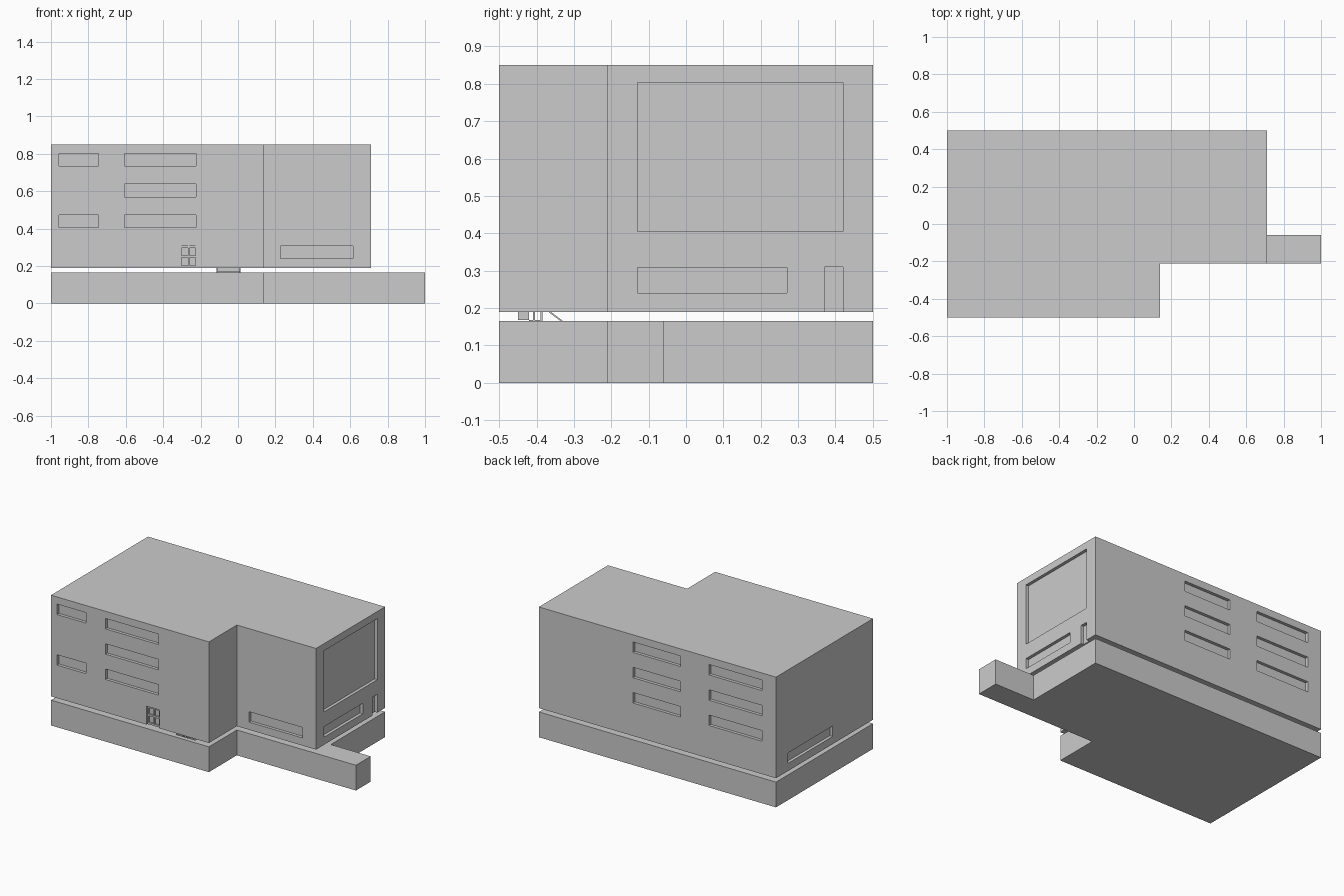
import bpy, bmesh, math

if "Cube" in bpy.data.objects:
    bpy.data.objects.remove(bpy.data.objects["Cube"])

STOREY = 0.165
GROUND = 0.19            # underside of the raised storeys
ROOF = GROUND + 4 * STOREY
DEPTH = 0.02             # window recess


def finish(name, bm):
    bmesh.ops.recalc_face_normals(bm, faces=bm.faces)
    mesh = bpy.data.meshes.new(name)
    bm.to_mesh(mesh)
    bm.free()
    obj = bpy.data.objects.new(name, mesh)
    bpy.context.collection.objects.link(obj)
    return obj


def prism(name, outline, z0, z1):
    bm = bmesh.new()
    face = bm.faces.new([bm.verts.new((x, y, z0)) for x, y in outline])
    top = bmesh.ops.extrude_face_region(bm, geom=[face])["geom"]
    bmesh.ops.translate(bm, vec=(0, 0, z1 - z0),
                        verts=[v for v in top if isinstance(v, bmesh.types.BMVert)])
    return finish(name, bm)


def add_box(bm, lo, hi):
    verts = bmesh.ops.create_cube(bm, size=1)["verts"]
    for v in verts:
        v.co = [(a + b) / 2 + c * (b - a) for a, b, c in zip(lo, hi, v.co)]
    return verts


def boxes(name, items):
    bm = bmesh.new()
    for lo, hi in items:
        add_box(bm, lo, hi)
    return finish(name, bm)


def carve(obj, items):
    cutter = boxes("opening_cutter", items)
    cutter.hide_render = True
    mod = obj.modifiers.new("openings", 'BOOLEAN')
    mod.operation = 'DIFFERENCE'
    mod.solver = 'EXACT'
    mod.object = cutter
    bpy.context.view_layer.objects.active = obj
    bpy.ops.object.modifier_apply(modifier=mod.name)
    bpy.data.objects.remove(cutter)


def sill(floor):
    z = GROUND + floor * STOREY
    return z + 0.05, z + 0.118


def y_opening(wall, inward, x0, x1, z0, z1):
    a, b = sorted((wall - inward * 0.05, wall + inward * DEPTH))
    return (x0, a, z0), (x1, b, z1)


def x_opening(wall, inward, y0, y1, z0, z1):
    a, b = sorted((wall - inward * 0.05, wall + inward * DEPTH))
    return (a, y0, z0), (b, y1, z1)


# Basement with the entrance ramp block reaching out to the right
basement = prism("basement", [(-1, -0.5), (0.14, -0.5), (0.14, -0.212), (1, -0.212),
                              (1, -0.06), (0.712, -0.06), (0.712, 0.5), (-1, 0.5)], 0, STOREY)
carve(basement, [((-0.12, -0.47, 0.03), (0.02, -0.22, 0.3))])

# Raised four-storey block
upper = prism("upper_storeys", [(-1, -0.5), (0.14, -0.5), (0.14, -0.212),
                                (0.712, -0.212), (0.712, 0.5), (-1, 0.5)], GROUND, ROOF)
door_top = GROUND + 0.12
openings = []
for floor in (1, 2, 3):
    openings.append(y_opening(-0.5, 1, -0.607, -0.224, *sill(floor)))
    openings.append(y_opening(0.5, -1, -0.31, 0.033, *sill(floor)))
    openings.append(y_opening(0.5, -1, -0.90, -0.515, *sill(floor)))
for floor in (1, 3):
    openings.append(y_opening(-0.5, 1, -0.957, -0.747, *sill(floor)))
openings += [
    y_opening(-0.212, 1, 0.228, 0.615, *sill(0)),
    x_opening(-1, 1, -0.083, 0.375, *sill(0)),
    x_opening(0.712, -1, -0.13, 0.27, *sill(0)),
    x_opening(0.712, -1, -0.13, 0.42, sill(1)[0], sill(3)[1]),    # tall glazed wall
    x_opening(0.712, -1, 0.37, 0.42, GROUND - 0.05, door_top),     # side door
    y_opening(-0.5, 1, -0.31, -0.218, GROUND - 0.05, door_top),    # front door
]
carve(upper, openings)

# Front double door: frame bars in front of the recessed leaves
bars = []
for x in (-0.31, -0.267, -0.226):
    bars.append(((x, -0.492, GROUND), (x + 0.008, -0.48, door_top)))
for z in (GROUND, GROUND + 0.055, door_top - 0.012):
    bars.append(((-0.31, -0.490, z), (-0.218, -0.48, z + 0.012)))
boxes("front_door_frame", bars)

# Stair from the basement up to the raised block
STEPS = 7
RUN, RISE = 0.030, 0.0225
treads = [((-0.11, -0.45 + i * RUN, GROUND - (i + 1) * RISE),
           (0.01, -0.45 + (i + 1) * RUN, GROUND - i * RISE)) for i in range(STEPS)]
boxes("stair_steps", treads)

# Sloping handrails with posts
rails = bmesh.new()
for x in (-0.115, 0.007):
    bar = add_box(rails, (x, -0.37, 0.176), (x + 0.006, -0.33, 0.181))
    for v in bar:
        v.co.z -= (v.co.y + 0.35) * RISE / RUN
    for y in (-0.41, -0.39):
        add_box(rails, (x, y, 0.10), (x + 0.006, y + 0.006, GROUND))
finish("stair_handrails", rails)
